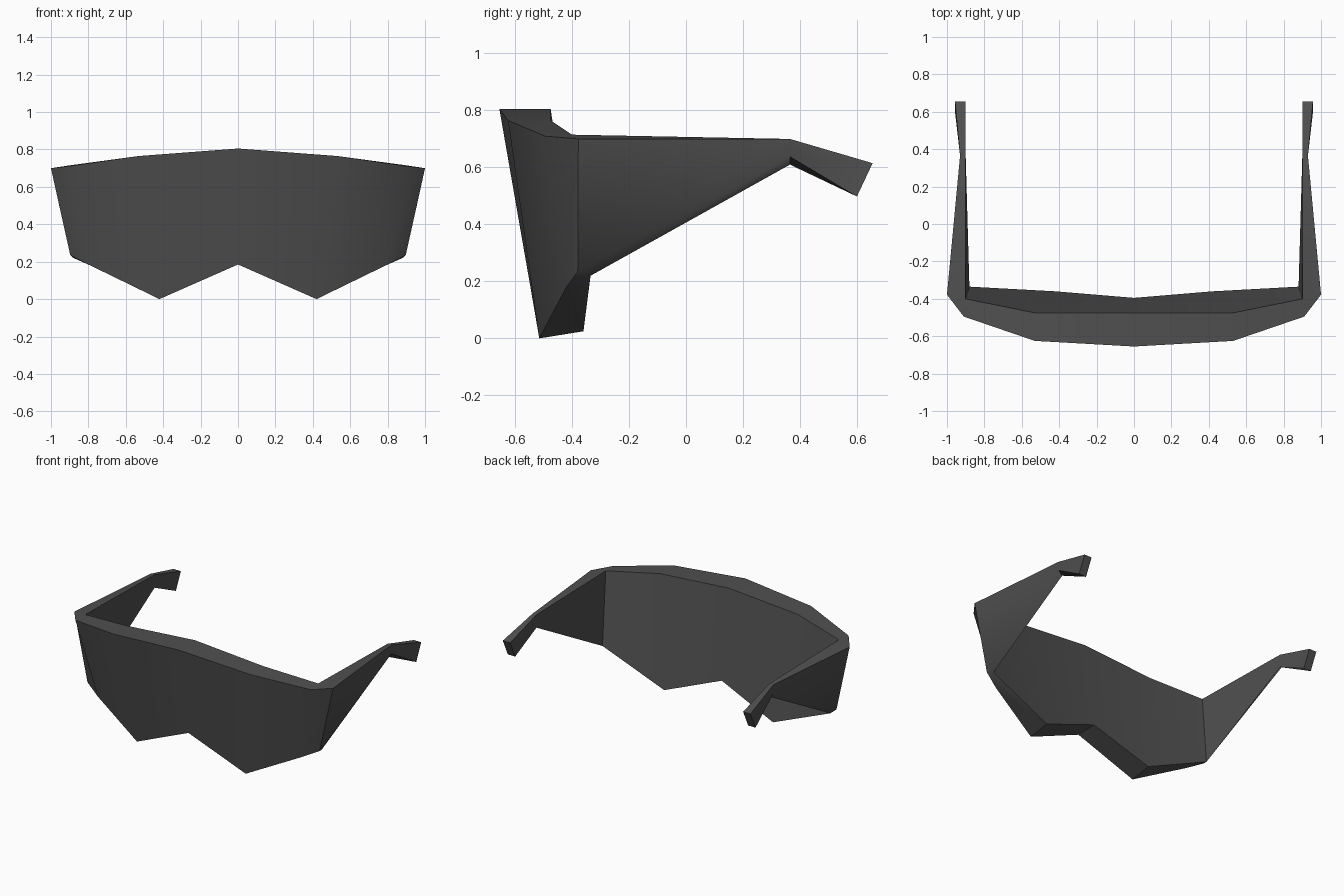
import bpy, bmesh, math

if "Cube" in bpy.data.objects:
    bpy.data.objects.remove(bpy.data.objects["Cube"])

# Single dark grey material
mat = bpy.data.materials.new("dark grey")
mat.diffuse_color = (0.08, 0.08, 0.08, 1)
mat.use_nodes = True
mat.node_tree.nodes["Principled BSDF"].inputs["Base Color"].default_value = mat.diffuse_color

# Right-half cross-sections from nose to ear: outer top, inner top, inner bottom, outer bottom
inner_top, inner_low = (0.90, -0.40, 0.715), (0.88, -0.335, 0.22)
rings = [
    [(0, -0.655, 0.805), (0, -0.475, 0.805), (0, -0.395, 0.19), (0, -0.547, 0.185)],
    [(0.53, -0.625, 0.765), (0.53, -0.475, 0.765), (0.42, -0.36, 0.025), (0.42, -0.515, 0.0)],
    [(0.91, -0.495, 0.71), inner_top, inner_low, (0.79, -0.42, 0.18)],
    [(1.0, -0.378, 0.70), inner_top, inner_low, (0.897, -0.38, 0.235)],
    [(0.93, 0.365, 0.70), (0.90, 0.365, 0.70), (0.90, 0.365, 0.61), (0.93, 0.365, 0.638)],
    [(0.957, 0.655, 0.615), (0.90, 0.655, 0.615), (0.90, 0.60, 0.498), (0.957, 0.60, 0.498)],
]

# Loft the visor half and its arm; repeated corner points collapse to triangles
bm = bmesh.new()
loops = [[bm.verts.new(p) for p in r] for r in rings]
for a, b in zip(loops, loops[1:]):
    for i in range(4):
        j = (i + 1) % 4
        bm.faces.new((a[i], a[j], b[j], b[i]))
bm.faces.new(loops[-1])

# Mirror to the left side and weld the seam
geom = bm.verts[:] + bm.edges[:] + bm.faces[:]
dup = bmesh.ops.duplicate(bm, geom=geom)["geom"]
for v in dup:
    if isinstance(v, bmesh.types.BMVert):
        v.co.x = -v.co.x
bmesh.ops.reverse_faces(bm, faces=[f for f in dup if isinstance(f, bmesh.types.BMFace)])
bmesh.ops.remove_doubles(bm, verts=bm.verts[:], dist=0.0005)
bmesh.ops.dissolve_degenerate(bm, edges=bm.edges[:], dist=0.0001)
bmesh.ops.recalc_face_normals(bm, faces=bm.faces[:])

me = bpy.data.meshes.new("visor_glasses")
bm.to_mesh(me)
bm.free()
me.materials.append(mat)
ob = bpy.data.objects.new("visor_glasses", me)
bpy.context.collection.objects.link(ob)

# Smooth lens curve, crisp rims
bpy.context.view_layer.objects.active = ob
ob.select_set(True)
bpy.ops.object.shade_smooth_by_angle(angle=math.radians(35))
